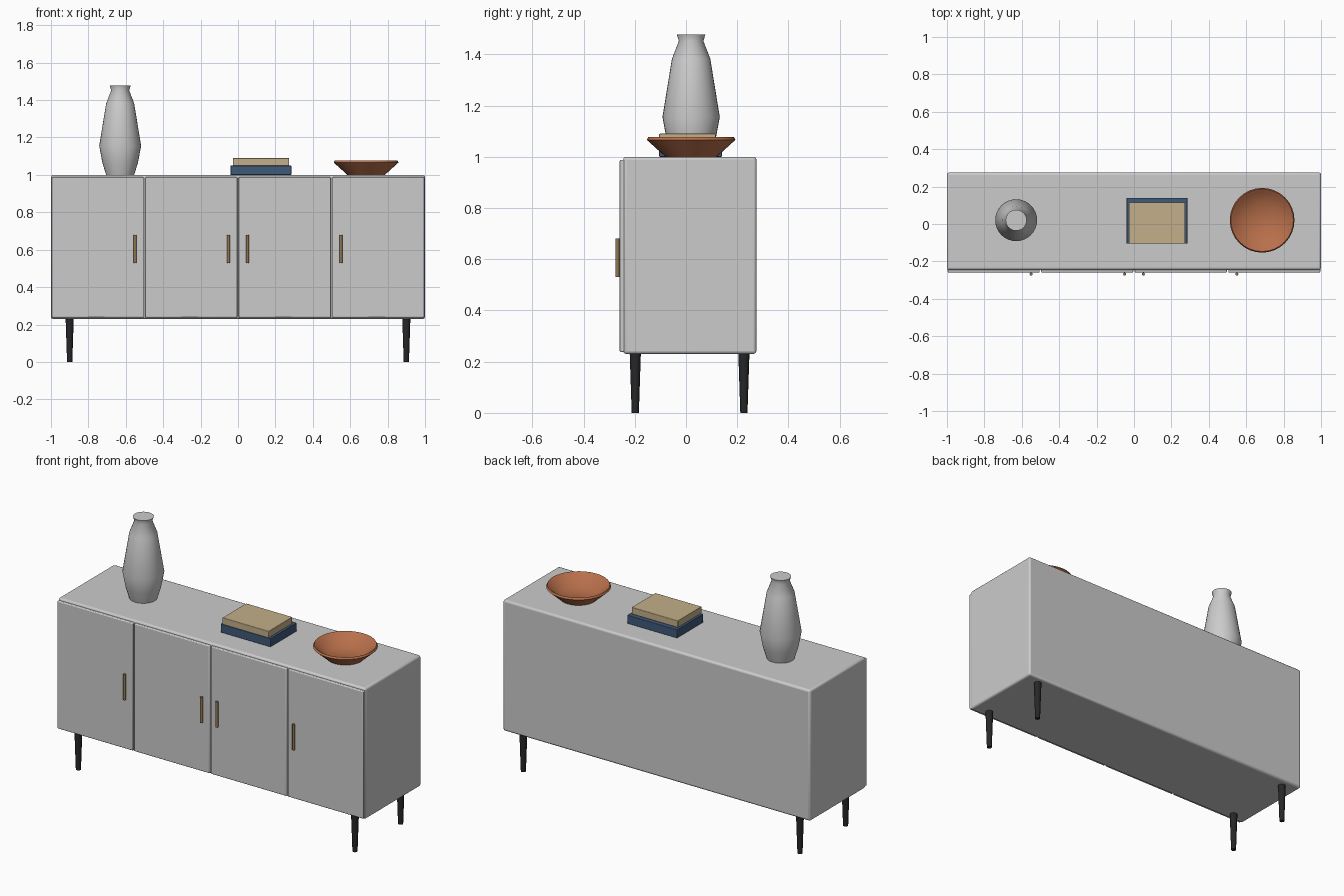
import bpy, math

if "Cube" in bpy.data.objects:
    bpy.data.objects.remove(bpy.data.objects["Cube"])


def material(name, rgb):
    m = bpy.data.materials.new(name)
    m.diffuse_color = (*rgb, 1)
    m.use_nodes = True
    m.node_tree.nodes["Principled BSDF"].inputs["Base Color"].default_value = m.diffuse_color
    return m


BLACK = material("black", (0.02, 0.02, 0.022))
BRASS = material("brass", (0.28, 0.19, 0.08))
BLUE = material("navy", (0.05, 0.10, 0.19))
TAN = material("tan", (0.55, 0.43, 0.25))
CLAY = material("terracotta", (0.48, 0.16, 0.07))


def finish(ob, name, mat=None, angle=30):
    ob.name = name
    if mat:
        ob.data.materials.append(mat)
    bpy.ops.object.select_all(action='DESELECT')
    ob.select_set(True)
    bpy.context.view_layer.objects.active = ob
    bpy.ops.object.shade_smooth_by_angle(angle=math.radians(angle))
    return ob


def box(name, lo, hi, bevel=0, mat=None):
    bpy.ops.mesh.primitive_cube_add(size=1, location=[(a + b) / 2 for a, b in zip(lo, hi)])
    ob = bpy.context.object
    ob.scale = [b - a for a, b in zip(lo, hi)]
    bpy.ops.object.transform_apply(location=False, rotation=False, scale=True)
    if bevel:
        m = ob.modifiers.new("bevel", 'BEVEL')
        m.width, m.segments = bevel, 3
    return finish(ob, name, mat)


def cone(name, x, y, z0, z1, r0, r1, mat, n=16):
    bpy.ops.mesh.primitive_cone_add(vertices=n, radius1=r0, radius2=r1, depth=z1 - z0,
                                    location=(x, y, (z0 + z1) / 2))
    return finish(bpy.context.object, name, mat)


def lathe(name, x, y, z, profile, mat=None, n=32, angle=40):
    # closed solid: rings joined by quads, flat discs at both ends
    verts = [(r * math.cos(2 * math.pi * i / n), r * math.sin(2 * math.pi * i / n), h)
             for r, h in profile for i in range(n)]
    faces = [(k * n + i, k * n + (i + 1) % n, (k + 1) * n + (i + 1) % n, (k + 1) * n + i)
             for k in range(len(profile) - 1) for i in range(n)]
    last = (len(profile) - 1) * n
    faces += [tuple(reversed(range(n))), tuple(range(last, last + n))]
    me = bpy.data.meshes.new(name)
    me.from_pydata(verts, [], faces)
    ob = bpy.data.objects.new(name, me)
    ob.location = (x, y, z)
    bpy.context.collection.objects.link(ob)
    return finish(ob, name, mat, angle)


# cabinet body
box("cabinet_body", (-1, -0.245, 0.23), (1, 0.275, 1.0), 0.012)

# four doors with slim upright handles
for i, hx in enumerate((-0.55, -0.05, 0.05, 0.55)):
    x0 = -1 + 0.5 * i
    box(f"door_{i + 1}", (x0 + 0.004, -0.259, 0.238), (x0 + 0.496, -0.235, 0.988), 0.005)
    cone(f"handle_{i + 1}", hx, -0.268, 0.53, 0.68, 0.008, 0.008, BRASS)

# tapered legs
for sx, side in ((-1, "left"), (1, "right")):
    for y, end in ((-0.198, "front"), (0.226, "back")):
        cone(f"{end}_{side}_leg", sx * 0.9, y, 0, 0.24, 0.014, 0.022, BLACK)

# vase
lathe("vase", -0.63, 0.02, 1.0,
      [(0.075, 0), (0.095, 0.065), (0.112, 0.155), (0.075, 0.382), (0.048, 0.452), (0.056, 0.478)])

# stacked books
box("lower_book", (-0.04, -0.105, 1.0), (0.285, 0.14, 1.05), 0.003, BLUE)
box("upper_book", (-0.028, -0.105, 1.05), (0.273, 0.116, 1.09), 0.003, TAN)

# shallow bowl
lathe("bowl", 0.685, 0.02, 1.0,
      [(0.1, 0), (0.173, 0.066), (0.167, 0.077), (0.15, 0.065), (0.09, 0.02)], CLAY)
